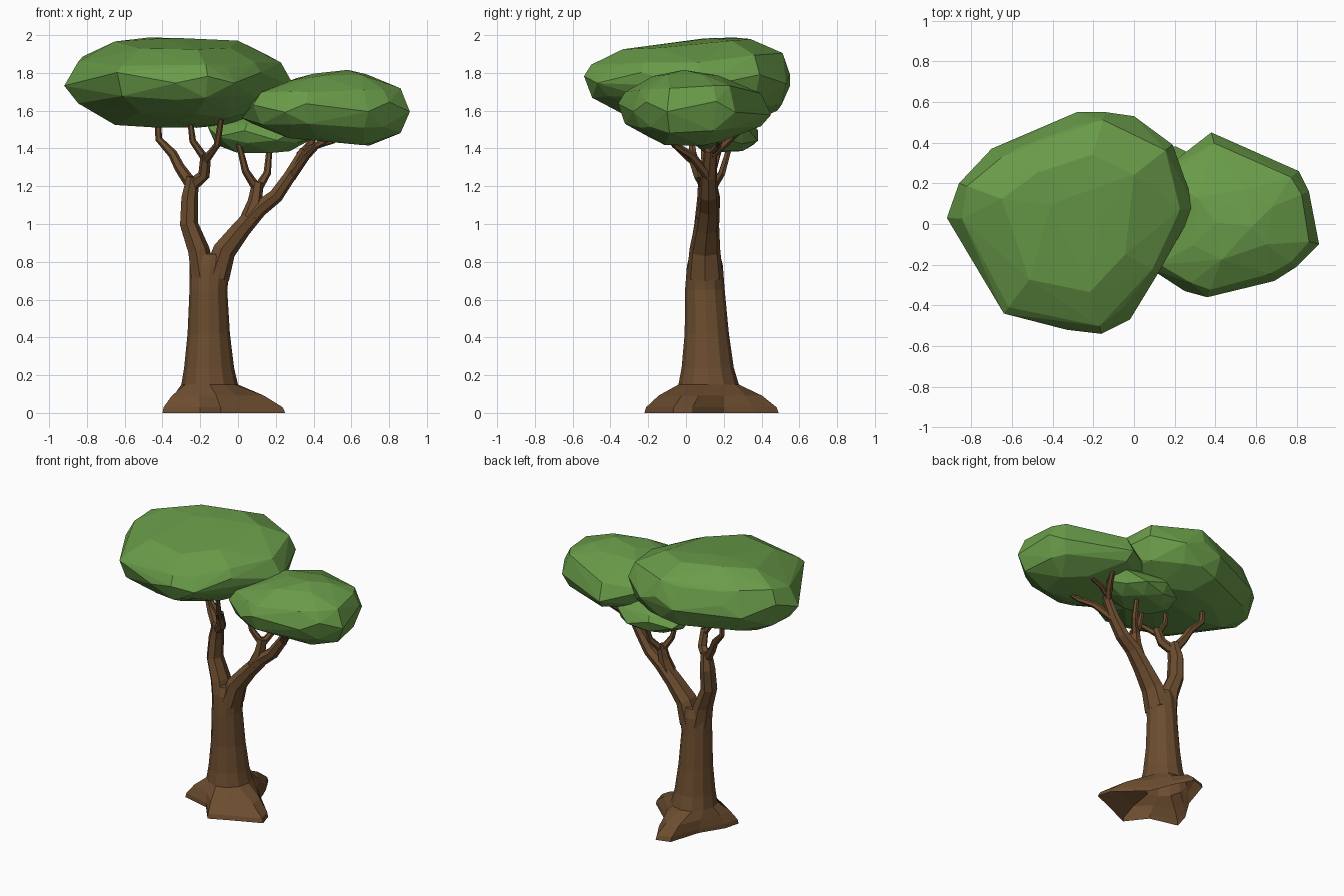
import bpy, bmesh, math, random
from mathutils import Vector

if "Cube" in bpy.data.objects:
    bpy.data.objects.remove(bpy.data.objects["Cube"])

random.seed(11)


def material(name, rgb):
    m = bpy.data.materials.new(name)
    m.diffuse_color = (*rgb, 1)
    m.use_nodes = True
    m.node_tree.nodes["Principled BSDF"].inputs["Base Color"].default_value = m.diffuse_color
    return m


BARK = material("bark brown", (0.150, 0.074, 0.029))
LEAF = material("leaf green", (0.141, 0.328, 0.066))


def finish(bm, name, mat):
    mesh = bpy.data.meshes.new(name)
    bm.to_mesh(mesh)
    bm.free()
    mesh.materials.append(mat)
    ob = bpy.data.objects.new(name, mesh)
    bpy.context.collection.objects.link(ob)
    return ob


def loft(rings, name, mat, bottom=True):
    """Skin a list of equal-length point rings and cap the ends."""
    bm = bmesh.new()
    vs = [[bm.verts.new(p) for p in r] for r in rings]
    n = len(rings[0])
    for a, b in zip(vs, vs[1:]):
        for i in range(n):
            j = (i + 1) % n
            bm.faces.new((a[i], a[j], b[j], b[i]))
    if bottom:
        bm.faces.new(vs[0][::-1])
    bm.faces.new(vs[-1])
    return finish(bm, name, mat)


def limb(name, path, sides=6, deep=1.0):
    """Tapered faceted tube along (x, y, z, radius) points; deep stretches it in y."""
    pts = [Vector(p[:3]) for p in path]
    rings = []
    for i, p in enumerate(pts):
        t = (pts[min(i + 1, len(pts) - 1)] - pts[max(i - 1, 0)]).normalized()
        u = Vector((0, 1, 0)).cross(t).normalized()
        v = t.cross(u) * deep
        r = path[i][3]
        rings.append([p + r * (math.cos(a) * u + math.sin(a) * v)
                      for a in (math.tau * k / sides for k in range(sides))])
    return loft(rings, name, BARK)


def foliage(name, outline, centre, layers, grow, rough=0.02):
    """Faceted leaf clump: scaled copies of the plan outline wrapped in a hull."""
    bm = bmesh.new()
    cx, cy, cz = centre
    for li, (s, dz) in enumerate(layers):
        for i, (x, y) in enumerate(outline):
            if s < 1 and (i + li) % 2:
                continue
            px, py = (x - cx) * s, (y - cy) * s
            h = dz * (1 + grow[0] * px + grow[1] * py)
            if s == 1:      # zigzag rim
                h += random.uniform(0.01, 0.05) * (1 if i % 2 else -1)
            else:
                h += random.uniform(-rough, rough * 0.6)
            bm.verts.new((cx + px, cy + py, cz + h))
    bmesh.ops.convex_hull(bm, input=bm.verts[:])
    loose = [v for v in bm.verts if not v.link_faces]
    bmesh.ops.delete(bm, geom=loose, context='VERTS')
    bmesh.ops.recalc_face_normals(bm, faces=bm.faces)
    return finish(bm, name, LEAF)


# Trunk with flared roots, open underneath
roots = [(.22, .03), (.03, .20), (-.03, .36), (-.10, .49), (-.20, .46), (-.27, .24),
         (-.37, .08), (-.40, -.03), (-.20, -.08), (-.09, -.22), (.04, -.16), (.25, -.07)]


def oval(cx, cy, z, rx, ry):
    return [Vector((cx + rx * math.cos(math.tau * k / 12),
                    cy + ry * math.sin(math.tau * k / 12), z)) for k in range(12)]


collar = oval(-.15, .12, .15, .15, .16)
rings = [[Vector((x, y, 0)) for x, y in roots]]
for f, z in ((.05, .03), (.42, .092)):
    rings.append([Vector((x, y, 0)).lerp(Vector((c.x, c.y, 0)), f) + Vector((0, 0, z))
                  for (x, y), c in zip(roots, collar)])
rings += [collar, oval(-.153, .115, .24, .132, .138), oval(-.155, .11, .42, .112, .117),
          oval(-.157, .10, .65, .10, .105), oval(-.15, .10, .78, .108, .095),
          oval(-.15, .10, .84, .06, .08)]
loft(rings, "trunk_with_roots", BARK, bottom=False)

# Left limb and its branches
limb("left_limb", [(-.185, .10, .72, .07), (-.21, .10, .86, .06), (-.262, .11, 1.0, .05),
                   (-.258, .12, 1.14, .046), (-.24, .11, 1.25, .034)], 7, 1.35)
limb("left_outer_branch", [(-.24, .11, 1.2, .035), (-.31, .14, 1.3, .028),
                           (-.345, .16, 1.37, .025), (-.42, .19, 1.45, .019),
                           (-.425, .19, 1.6, .014)])
limb("left_inner_branch", [(-.25, .11, 1.2, .035), (-.18, .07, 1.26, .032),
                           (-.17, .03, 1.37, .028)])
limb("left_middle_twig", [(-.17, .04, 1.34, .022), (-.24, .03, 1.44, .018),
                          (-.26, .02, 1.6, .013)])
limb("left_front_twig", [(-.17, .03, 1.34, .022), (-.11, -.06, 1.42, .018),
                         (-.08, -.13, 1.62, .013)])

# Right limb and its branches
limb("right_limb", [(-.12, .10, .72, .075), (-.075, .10, .86, .064), (.02, .11, .98, .052),
                    (.11, .12, 1.08, .045), (.20, .12, 1.15, .04),
                    (.27, .12, 1.25, .034), (.35, .13, 1.39, .026)], 7, 1.3)
limb("right_upright_branch", [(.06, .11, 1.03, .048), (.09, .12, 1.12, .038),
                              (.105, .13, 1.22, .03)], 6, 1.2)
limb("right_left_twig", [(.105, .13, 1.18, .026), (.04, .10, 1.28, .02), (0, .09, 1.44, .014)])
limb("right_back_twig", [(.10, .13, 1.18, .026), (.155, .19, 1.27, .02), (.17, .24, 1.44, .014)])
limb("right_front_branch", [(.28, .12, 1.25, .028), (.36, .03, 1.36, .022),
                            (.42, -.06, 1.42, .018), (.50, -.09, 1.46, .013)])
limb("right_rear_branch", [(.33, .13, 1.36, .026), (.38, .20, 1.42, .021),
                           (.41, .27, 1.48, .016), (.42, .29, 1.58, .012)])
limb("right_side_twig", [(.34, .14, 1.38, .02), (.42, .17, 1.415, .016), (.51, .18, 1.44, .012)])

# Canopy clumps
foliage("large_canopy",
        [(-.92, .03), (-.86, .20), (-.70, .37), (-.57, .41), (-.28, .55), (-.14, .55),
         (0, .53), (.19, .39), (.30, .08), (.12, -.24), (-.02, -.47), (-.16, -.54),
         (-.33, -.52), (-.64, -.44)],
        (-.31, 0, 1.76),
        [(1, 0), (.93, .11), (.88, .11), (.62, .195), (.25, .2),
         (.92, -.11), (.88, -.12), (.62, -.2), (.3, -.22)], (-.1, .45))
foliage("right_canopy",
        [(.38, .45), (.60, .33), (.81, .26), (.86, .16), (.91, -.10), (.80, -.21),
         (.69, -.28), (.36, -.36), (.25, -.33), (.08, -.22), (.02, 0), (.12, .25)],
        (.50, .01, 1.61),
        [(1, 0), (.9, .1), (.88, .1), (.5, .18), (.2, .19),
         (.9, -.09), (.88, -.1), (.55, -.165)], (.5, 0), .015)
foliage("small_lower_canopy",
        [(.12 + .28 * math.cos(math.tau * k / 10), .20 + .19 * math.sin(math.tau * k / 10))
         for k in range(10)],
        (.12, .20, 1.475),
        [(1, 0), (.85, .06), (.45, .1), (.85, -.05), (.55, -.09)], (0, 0), .01)
